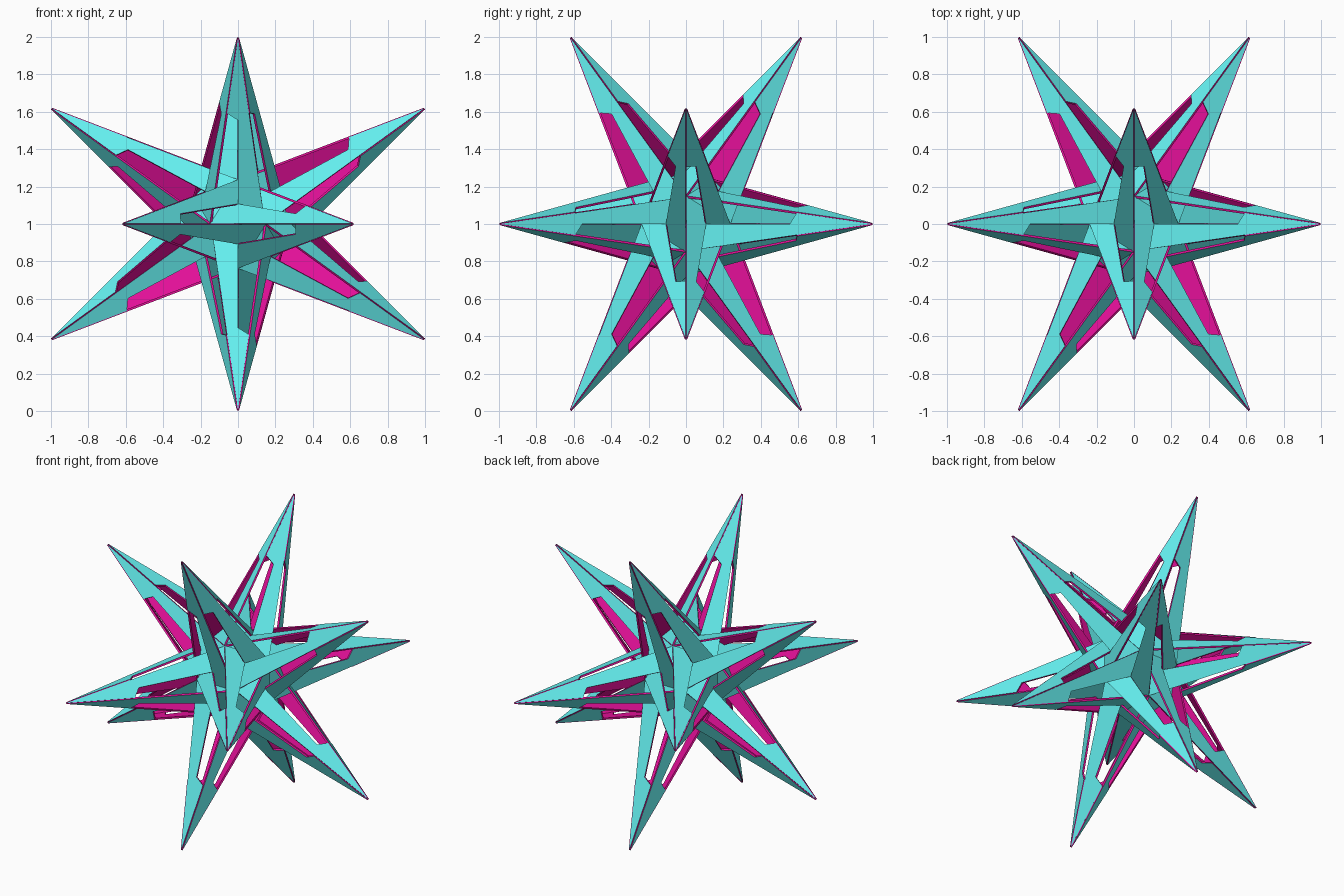
import bpy, bmesh
from mathutils import Vector

if "Cube" in bpy.data.objects:
    bpy.data.objects.remove(bpy.data.objects["Cube"])

PHI = (1 + 5 ** 0.5) / 2
G = 1 / PHI
HALF = 0.006                      # half plate thickness
SCALE = 1 - 0.577 * HALF          # keeps the spike ends inside the 2 unit box
CENTRE = Vector((0, 0, 1))


def material(name, rgb):
    m = bpy.data.materials.new(name)
    m.diffuse_color = (*rgb, 1)
    m.use_nodes = True
    m.node_tree.nodes["Principled BSDF"].inputs["Base Color"].default_value = m.diffuse_color
    return m


cyan = material("cyan_outside", (0.13, 0.88, 0.88))
magenta = material("magenta_inside", (0.78, 0.005, 0.32))


def cyclic(a, b):
    """All sign and cyclic variants of (a, 0, b)."""
    out = []
    for s in (1, -1):
        for t in (1, -1):
            x, z = a * s, b * t
            out += [Vector((x, 0, z)), Vector((z, x, 0)), Vector((0, z, x))]
    return out


# Twelve spike tips and twenty plate directions
tips = cyclic(1, G)
normals = cyclic(G, PHI) + [Vector((x, y, z)) for x in (1, -1) for y in (1, -1) for z in (1, -1)]


def plate_outline(n):
    """Three-armed pinwheel; each arm is a spike tip that carries on as a half-width strip."""
    tri = [t for t in tips if abs(n.dot(t) - G * G) < 1e-3]
    a, b, c = tri
    if (b - a).cross(c - a).dot(n) > 0:      # clockwise seen from outside
        b, c = c, b
    pts = []
    for p, q, r in ((a, b, c), (b, c, a), (c, a, b)):
        inner = 0.2764 * p + 0.4472 * q + 0.2764 * r
        slot_mid = q.lerp((p + r) / 2, 0.273)
        slot_edge = q.lerp(G * p + (1 - G) * r, 0.25)
        pts += [p, inner, slot_mid, slot_edge]
    return pts


def build_plate(i, n):
    unit = n.normalized()
    outline = [p * SCALE for p in plate_outline(n)]
    bm = bmesh.new()
    outer = [bm.verts.new(p + unit * HALF) for p in outline]
    inner = [bm.verts.new(p - unit * HALF) for p in outline]
    bm.faces.new(outer[::-1])
    bm.faces.new(inner)
    k = len(outline)
    for j in range(k):
        m = (j + 1) % k
        bm.faces.new((outer[j], outer[m], inner[m], inner[j]))
    bm.normal_update()
    # Outside face is cyan, inside face and rim are magenta
    for f in bm.faces:
        f.material_index = 0 if f.normal.dot(unit) > 0.5 else 1
    me = bpy.data.meshes.new("star_plate")
    bm.to_mesh(me)
    bm.free()
    me.materials.append(cyan)
    me.materials.append(magenta)
    ob = bpy.data.objects.new(f"star_plate_{i + 1:02d}", me)
    ob.location = CENTRE
    bpy.context.collection.objects.link(ob)


# Twenty interlocking plates make the twelve-spiked star
for i, n in enumerate(normals):
    build_plate(i, n)
